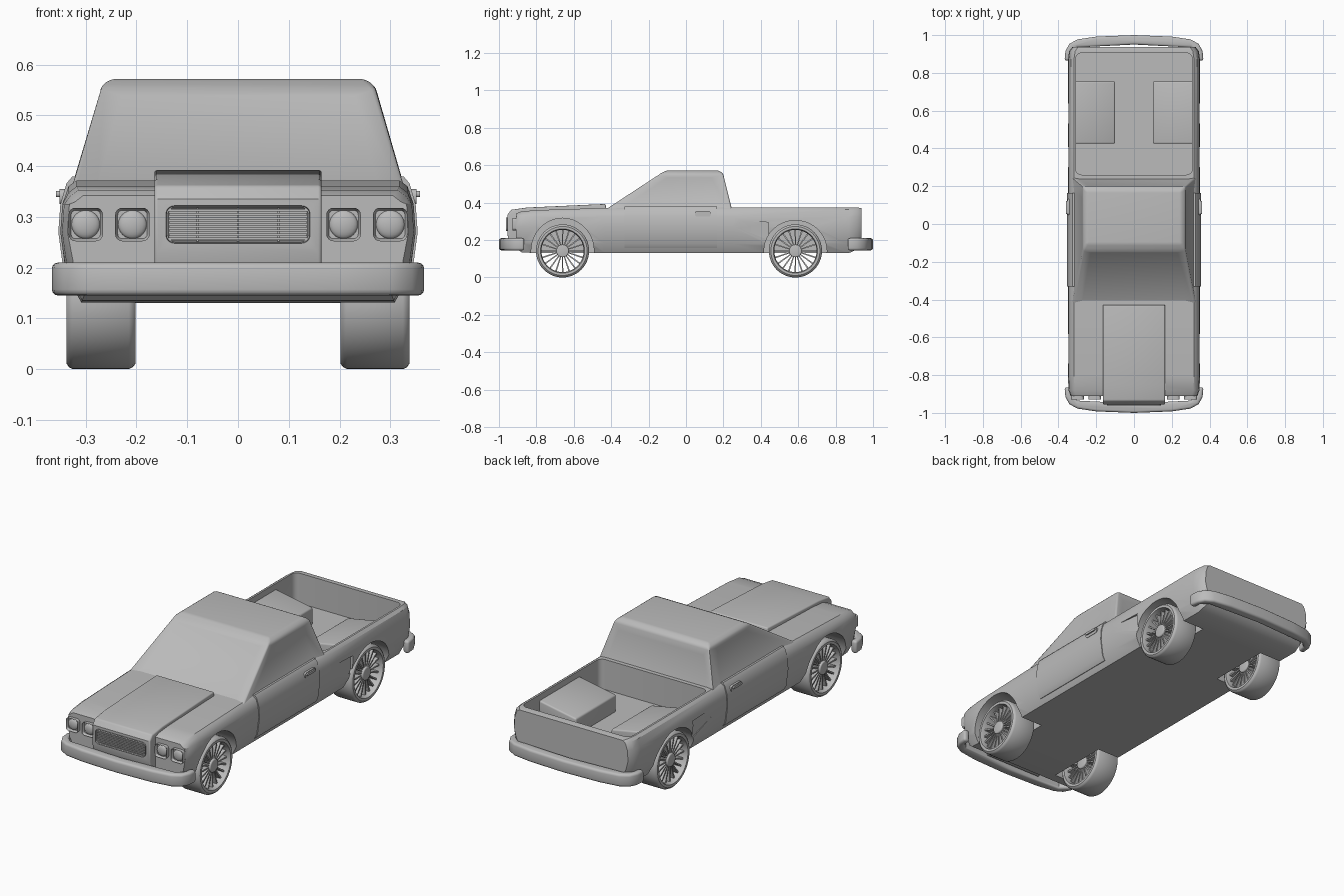
import bpy, bmesh
from math import sin, cos, pi, radians

if "Cube" in bpy.data.objects:
    bpy.data.objects.remove(bpy.data.objects["Cube"], do_unlink=True)

grey = bpy.data.materials.new("plain grey")
grey.use_nodes = True
grey.diffuse_color = (0.5, 0.5, 0.5, 1)
for node in grey.node_tree.nodes:
    if node.type == 'BSDF_PRINCIPLED':
        node.inputs["Base Color"].default_value = (0.5, 0.5, 0.5, 1)
        node.inputs["Roughness"].default_value = 0.6

parts = []


def bevel_edges(bm, edges, width, segments=3):
    bmesh.ops.bevel(bm, geom=edges, offset=width, segments=segments,
                    profile=0.5, affect='EDGES', clamp_overlap=True)


def finish(bm, name, bevel=0, keep=True):
    """Turn a bmesh into an object, rounding its sharp edges if asked."""
    bmesh.ops.recalc_face_normals(bm, faces=bm.faces[:])
    if bevel:
        sharp = [e for e in bm.edges if len(e.link_faces) == 2 and e.calc_face_angle() > 0.75]
        bevel_edges(bm, sharp, bevel)
    mesh = bpy.data.meshes.new(name)
    bm.to_mesh(mesh)
    bm.free()
    mesh.materials.append(grey)
    obj = bpy.data.objects.new(name, mesh)
    bpy.context.scene.collection.objects.link(obj)
    if keep:
        parts.append(obj)
    return obj


def add_loft(bm, rings, closed=False):
    """Skin equal rings of points; cap the ends or join last to first."""
    loops = [[bm.verts.new(p) for p in ring] for ring in rings]
    n = len(loops[0])
    pairs = list(zip(loops, loops[1:]))
    if closed:
        pairs.append((loops[-1], loops[0]))
    else:
        bm.faces.new(loops[0][::-1])
        bm.faces.new(loops[-1])
    for a, b in pairs:
        for i in range(n):
            j = (i + 1) % n
            bm.faces.new((a[i], a[j], b[j], b[i]))


def add_prism(bm, pts, axis, t0, t1):
    place = {'x': lambda a, b, t: (t, a, b),
             'y': lambda a, b, t: (a, t, b),
             'z': lambda a, b, t: (a, b, t)}[axis]
    add_loft(bm, [[place(a, b, t) for a, b in pts] for t in (t0, t1)])


def prism(name, pts, axis, t0, t1, bevel=0, keep=True):
    bm = bmesh.new()
    add_prism(bm, pts, axis, t0, t1)
    return finish(bm, name, bevel, keep)


def rect(a0, a1, b0, b1):
    return [(a0, b0), (a1, b0), (a1, b1), (a0, b1)]


def ellipse(ca, cb, ra, rb, n=40):
    return [(ca + ra * cos(2 * pi * i / n), cb + rb * sin(2 * pi * i / n)) for i in range(n)]


def rounded_rect(ca, cb, w, h, r, n=5):
    pts = []
    for k, (sa, sb) in enumerate(((1, 1), (-1, 1), (-1, -1), (1, -1))):
        for i in range(n):
            t = (k + i / (n - 1)) * pi / 2
            pts.append((ca + sa * (w / 2 - r) + r * cos(t), cb + sb * (h / 2 - r) + r * sin(t)))
    return pts


def cut(obj, cutter):
    mod = obj.modifiers.new("cut", 'BOOLEAN')
    mod.operation = 'DIFFERENCE'
    mod.solver = 'EXACT'
    mod.object = cutter
    bpy.context.view_layer.objects.active = obj
    bpy.ops.object.modifier_apply(modifier=mod.name)
    bpy.data.objects.remove(cutter, do_unlink=True)


def side_name(s):
    return "left" if s > 0 else "right"


FRONT, REAR, HUB_Z = -0.66, 0.585, 0.142

# Lower body: one cross-section lofted from nose to tailgate
def section(y, s, zb, h):
    half = [(0.31, zb), (0.338, zb + 0.05), (0.35, 0.27), (0.346, 0.325), (0.334, h - 0.012), (0.318, h)]
    return [(x * s, y, z) for x, z in half] + [(-x * s, y, z) for x, z in half[::-1]]

bm = bmesh.new()
add_loft(bm, [section(*st) for st in (
    (-0.91, 0.96, 0.16, 0.342), (-0.88, 0.99, 0.135, 0.353), (-0.8, 1, 0.13, 0.36),
    (-0.43, 1, 0.13, 0.372), (0.25, 1, 0.13, 0.375), (0.87, 1, 0.13, 0.375),
    (0.915, 0.98, 0.15, 0.375), (0.938, 0.93, 0.175, 0.37))])
body = finish(bm, "body")

# Load bed, wheel arches and the scallop ahead of each rear wheel
cut(body, prism("bed_cutter", rounded_rect(0, 0.583, 0.616, 0.645, 0.03), 'z', 0.22, 0.6, keep=False))

def cut_arch(obj, y, s):
    height = 0.175 if y < 0 else 0.163
    cut(obj, prism("arch_cutter", ellipse(y, HUB_Z, 0.168, height), 'x', s * 0.185, s * 0.45, keep=False))

for s in (-1, 1):
    for y in (FRONT, REAR):
        cut_arch(body, y, s)
    bm = bmesh.new()
    add_loft(bm, [[(s * 0.358, 0.18, 0.305), (s * 0.336, 0.44, 0.295), (s * 0.336, 0.44, 0.2)],
                  [(s * 0.4, 0.18, 0.305), (s * 0.4, 0.44, 0.295), (s * 0.4, 0.44, 0.2)]])
    cut(body, finish(bm, "scallop_cutter", keep=False))

    # Wheel housing inside the bed
    housing = prism(side_name(s) + "_wheel_housing",
                    [(s * 0.10, 0.2), (s * 0.10, 0.305), (s * 0.315, 0.345), (s * 0.315, 0.2)],
                    'y', 0.425, 0.755, bevel=0.008)
    cut_arch(housing, REAR, s)

# Raised bonnet centre that runs down into the nose
nose = prism("bonnet_centre", [(-0.935, 0.16), (-0.955, 0.23), (-0.955, 0.335), (-0.935, 0.362),
                               (-0.85, 0.374), (-0.43, 0.393), (-0.42, 0.3), (-0.8, 0.16)],
             'x', -0.165, 0.165, bevel=0.007)
cut(nose, prism("grille_cutter", rounded_rect(0, 0.285, 0.276, 0.068, 0.014), 'y', -1, -0.931, keep=False))

# Cab: tapered block with recessed windows
def cab_ring(z, x, y0, y1):
    return [(-x, y0, z), (x, y0, z), (x, y1, z), (-x, y1, z)]

bm = bmesh.new()
add_loft(bm, [cab_ring(0.345, 0.333, -0.46, 0.252), cab_ring(0.556, 0.272, -0.138, 0.2),
              cab_ring(0.572, 0.25, -0.105, 0.175)])
bmesh.ops.recalc_face_normals(bm, faces=bm.faces[:])
key = lambda v: tuple(round(c, 4) for c in v.co)
corners = {key(v) for v in bm.verts}
panes = [f for f in bm.faces if 0.4 < f.calc_center_median().z < 0.5]
for pane in panes:
    normal = pane.normal.copy()
    thickness = 0.04 if normal.y > 0.5 else 0.02
    bmesh.ops.inset_region(bm, faces=[pane], thickness=thickness, depth=-0.007, use_even_offset=True)
    for v in pane.verts:
        if normal.y < -0.5:
            v.co.x *= 0.9
        elif abs(normal.x) > 0.5:
            v.co.y += 0.035 if v.co.y < 0 else -0.05
frame_edges = [e for e in bm.edges if all(key(v) in corners and v.co.z > 0.3 for v in e.verts)
               and max(v.co.z for v in e.verts) > 0.4]
bevel_edges(bm, frame_edges, 0.01)
finish(bm, "cab")

# Doors with handles
for s in (-1, 1):
    outline = [(0.3, 0.157), (0.328, 0.157), (0.342, 0.18), (0.354, 0.27), (0.35, 0.325),
               (0.338, 0.366), (0.326, 0.38), (0.3, 0.38)]
    prism(side_name(s) + "_door", [(s * x, z) for x, z in outline], 'y', -0.33, 0.165)
    bm = bmesh.new()
    add_prism(bm, rounded_rect(0.09, 0.34, 0.085, 0.03, 0.012), 'x', s * 0.34, s * 0.352)
    add_prism(bm, rounded_rect(0.088, 0.345, 0.07, 0.012, 0.005), 'x', s * 0.345, s * 0.359)
    finish(bm, side_name(s) + "_door_handle")

# Grille and headlights: recessed trays with bars or lenses
def tray(name, cx, cz, w, h, r, y_front, y_back, rim, depth):
    bm = bmesh.new()
    add_prism(bm, rounded_rect(cx, cz, w, h, r), 'y', y_front, y_back)
    bmesh.ops.recalc_face_normals(bm, faces=bm.faces[:])
    face = min(bm.faces, key=lambda f: f.calc_center_median().y)
    bmesh.ops.inset_region(bm, faces=[face], thickness=rim, depth=-depth, use_even_offset=True)
    finish(bm, name)

tray("grille_frame", 0, 0.285, 0.284, 0.074, 0.016, -0.962, -0.92, 0.005, 0.025)
bm = bmesh.new()
for i in range(8):
    z = 0.257 + i * 0.008
    add_prism(bm, rect(-0.136, 0.136, z - 0.0022, z + 0.0022), 'y', -0.957, -0.935)
for x in (-0.08, 0, 0.08):
    add_prism(bm, rect(x - 0.002, x + 0.002, 0.252, 0.318), 'y', -0.953, -0.935)
finish(bm, "grille_bars")

for s in (-1, 1):
    for label, x in (("inner", 0.208), ("outer", 0.3)):
        name = side_name(s) + "_" + label + "_headlight"
        tray(name + "_bezel", s * x, 0.285, 0.068, 0.066, 0.014, -0.928, -0.89, 0.005, 0.014)
        bm = bmesh.new()
        bmesh.ops.create_uvsphere(bm, u_segments=24, v_segments=12, radius=0.028)
        bmesh.ops.scale(bm, vec=(1, 0.4, 1), verts=bm.verts[:])
        bmesh.ops.translate(bm, vec=(s * x, -0.915, 0.285), verts=bm.verts[:])
        finish(bm, name + "_lens")

# Wrap-around bumpers
outer = [(0, 1.0), (0.2, 0.992), (0.3, 0.977), (0.343, 0.953), (0.363, 0.915), (0.368, 0.865)]
inner = [(0.335, 0.865), (0.332, 0.905), (0.3, 0.935), (0, 0.95)]
half = outer + inner
for name, s in (("front_bumper", -1), ("rear_bumper", 1)):
    loop = half + [(-x, y) for x, y in half[-2:0:-1]]
    prism(name, [(x, s * y) for x, y in loop], 'z', 0.145, 0.21, bevel=0.012)

# Wheels: tyre ring, hub and thin radial spokes
tyre_half = [(0.05, 0.113), (0.068, 0.118), (0.068, 0.131), (0.063, 0.138), (0.055, 0.142)]
tyre = tyre_half + [(-x, r) for x, r in tyre_half[::-1]]
for label, y in (("front", FRONT), ("rear", REAR)):
    for s in (-1, 1):
        name = label + "_" + side_name(s)
        cx = s * 0.27
        turns = [2 * pi * i / 48 for i in range(48)]
        bm = bmesh.new()
        add_loft(bm, [[(cx + x, y + r * cos(t), HUB_Z + r * sin(t)) for x, r in tyre] for t in turns], closed=True)
        finish(bm, name + "_tyre")
        prism(name + "_hub", ellipse(y, HUB_Z, 0.034, 0.034, 28), 'x', cx - 0.058, cx + 0.058, bevel=0.006)
        bm = bmesh.new()
        for i in range(20):
            c, d = cos(2 * pi * i / 20), sin(2 * pi * i / 20)
            blade = [(0.028, -0.003), (0.116, -0.004), (0.116, 0.004), (0.028, 0.003)]
            add_prism(bm, [(y + a * c - b * d, HUB_Z + a * d + b * c) for a, b in blade],
                      'x', cx - 0.048, cx + 0.048)
        finish(bm, name + "_spokes")

# Smooth shading that keeps hard edges
bpy.ops.object.select_all(action='DESELECT')
for obj in parts:
    obj.select_set(True)
bpy.context.view_layer.objects.active = body
bpy.ops.object.shade_smooth_by_angle(angle=radians(35))
